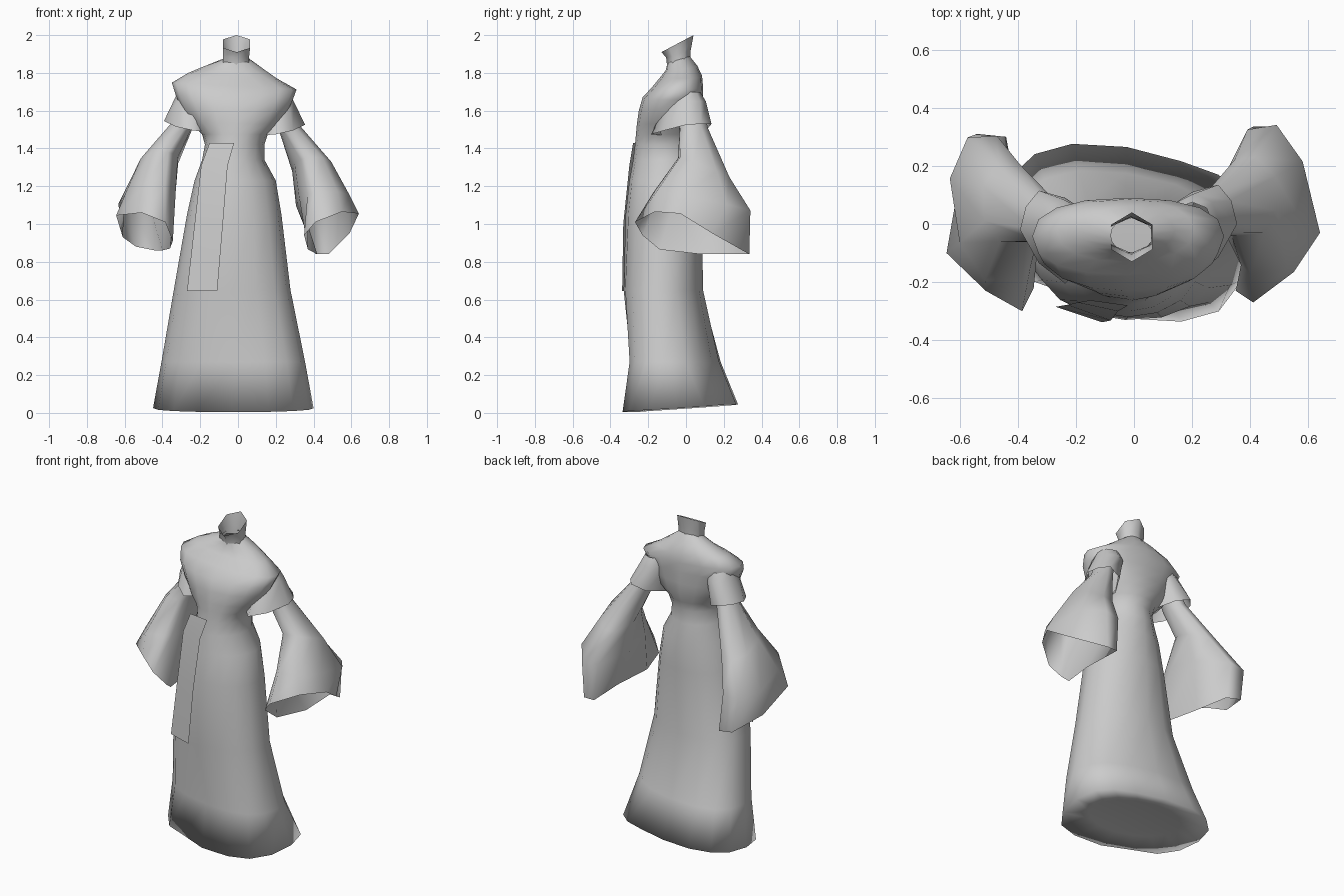
import bpy
import bmesh
from math import sin, cos, radians, copysign

cube = bpy.data.objects.get("Cube")
if cube:
    bpy.data.objects.remove(cube, do_unlink=True)

# One plain cloth colour
cloth = bpy.data.materials.new("grey_cloth")
cloth.use_nodes = True
GREY = (0.6, 0.6, 0.6, 1)
cloth.diffuse_color = GREY
shader = cloth.node_tree.nodes["Principled BSDF"]
shader.inputs["Base Color"].default_value = GREY
shader.inputs["Roughness"].default_value = 0.8


def ring(z, x0, x1, y0, y1, tx=0, ty=0, angles=None, power=1, shear=0):
    """Rounded cross-section in a box, counter-clockwise, tilted along x and y."""
    angles = angles or [i * 22.5 - 90 for i in range(16)]
    cx, cy, rx, ry = (x0 + x1) / 2, (y0 + y1) / 2, (x1 - x0) / 2, (y1 - y0) / 2
    pts = []
    for a in angles:
        c, s = cos(radians(a)), sin(radians(a))
        dx = rx * copysign(abs(c) ** power, c)
        dy = ry * copysign(abs(s) ** power, s)
        pts.append((cx + dx, cy + dy + shear * dx, z + tx * dx + ty * dy))
    return pts


def finish(name, bm):
    mesh = bpy.data.meshes.new(name)
    bm.to_mesh(mesh)
    bm.free()
    mesh.materials.append(cloth)
    for poly in mesh.polygons:
        poly.use_smooth = True
    obj = bpy.data.objects.new(name, mesh)
    bpy.context.collection.objects.link(obj)


def loft(name, rings, flip=False, closed=False):
    """Tube through rings listed from top to bottom, open unless closed below."""
    bm = bmesh.new()
    rows = [[bm.verts.new(p) for p in r] for r in rings]
    n = len(rows[0])
    for up, low in zip(rows, rows[1:]):
        for i in range(n):
            j = (i + 1) % n
            quad = [low[i], low[j], up[j], up[i]]
            bm.faces.new(quad[::-1] if flip else quad)
    if closed:
        bm.faces.new(rows[-1][::-1])
    finish(name, bm)


# Gown: sloping shoulders, narrow waist, flared hem skewed to the back right
hem = ring(0.025, -0.45, 0.40, -0.325, 0.265, ty=0.07, power=0.85, shear=-0.16)
for i, dy in ((-1, 0.03), (3, 0.03), (4, 0.06), (5, 0.06), (6, 0.03)):
    x, y, z = hem[i]
    hem[i] = (x, y + dy, z)
gown = [
    ring(1.87, -0.08, 0.063, -0.098, 0.02, ty=0.3),
    ring(1.825, -0.185, 0.14, -0.108, 0.06, tx=-0.05, ty=0.15),
    ring(1.785, -0.265, 0.205, -0.13, 0.085, tx=-0.06, power=0.9),
    ring(1.73, -0.35, 0.31, -0.175, 0.09, tx=-0.055, power=0.85),
    ring(1.67, -0.33, 0.29, -0.23, 0.09, tx=-0.04, power=0.9),
    ring(1.60, -0.295, 0.265, -0.25, 0.09),
    ring(1.53, -0.25, 0.22, -0.26, 0.085),
    ring(1.475, -0.19, 0.158, -0.265, 0.07),
    ring(1.42, -0.175, 0.14, -0.27, 0.055),
    ring(1.34, -0.19, 0.14, -0.28, 0.065),
    ring(1.23, -0.23, 0.20, -0.30, 0.08),
    ring(1.05, -0.27, 0.23, -0.32, 0.085, power=0.95),
    ring(0.65, -0.34, 0.278, -0.33, 0.09, power=0.93, shear=-0.05),
    ring(0.27, -0.405, 0.355, -0.29, 0.175, power=0.85, shear=-0.14),
    hem,
    ring(0.05, -0.30, 0.25, -0.20, 0.16, ty=0.05, shear=-0.16),
]
loft("gown", gown, closed=True)

# Six-sided standing collar, cut low at the front
six = [i * 60 - 90 for i in range(6)]
collar = [
    ring(1.955, -0.09, 0.075, -0.13, 0.04, ty=0.53, angles=six),
    ring(1.90, -0.09, 0.07, -0.105, 0.025, ty=0.3, angles=six),
    ring(1.85, -0.09, 0.07, -0.10, 0.022, ty=0.25, angles=six),
]
loft("collar", collar)

# Short shoulder caps over the arms, emerging from under the shoulder edge
eight = [i * 45 - 90 for i in range(8)]
cap = [
    ring(1.70, 0.13, 0.27, -0.06, 0.075, angles=eight),
    ring(1.65, 0.12, 0.295, -0.10, 0.105, angles=eight),
    [(0.20, -0.185, 1.475), (0.29, -0.115, 1.495), (0.355, 0.0, 1.525),
     (0.335, 0.08, 1.53), (0.29, 0.135, 1.53), (0.20, 0.11, 1.50),
     (0.14, 0.0, 1.475), (0.14, -0.12, 1.47)],
]
loft("left_shoulder_cap", cap)
loft("right_shoulder_cap",
     [[(-x - 0.037, y - 0.02, z + 0.02) for x, y, z in r] for r in cap], flip=True)

# Wide bell sleeves, mouths open to the front and drooping at the back
around = [-110, -60, -20, 30, 75, 115, 170, 210, 235]
left_mouth = [
    (0.41, -0.27, 1.01), (0.55, -0.165, 1.065), (0.64, -0.03, 1.055),
    (0.59, 0.14, 0.95), (0.48, 0.335, 0.84), (0.41, 0.335, 0.84),
    (0.42, 0.08, 0.84), (0.37, -0.14, 0.865), (0.35, -0.23, 0.94),
]
right_mouth = [
    (-0.385, -0.30, 1.01), (-0.51, -0.23, 1.06), (-0.645, -0.10, 1.045),
    (-0.61, 0.10, 0.93), (-0.54, 0.31, 0.88), (-0.44, 0.30, 0.86),
    (-0.40, 0.08, 0.86), (-0.36, -0.16, 0.87), (-0.345, -0.22, 0.91),
]
sleeve = [
    ring(1.62, 0.18, 0.29, -0.05, 0.09, angles=around),
    ring(1.50, 0.22, 0.335, -0.04, 0.12, tx=0.3, angles=around),
    ring(1.30, 0.285, 0.50, -0.05, 0.235, tx=0.1, ty=-0.4, angles=around),
    ring(1.12, 0.305, 0.60, -0.19, 0.35, tx=0.1, ty=-0.2, angles=around),
]
loft("left_sleeve", sleeve + [left_mouth])


def other_side(p):
    """Mirror a sleeve point, turning the lower part slightly about its middle."""
    x, y, z = p
    drop = min(1, max(0, (1.5 - z) / 0.4))
    a = radians(-12) * drop
    dx, dy = x - 0.46, y - 0.04
    return (-(0.48 + dx * cos(a) - dy * sin(a)),
            0.01 + dx * sin(a) + dy * cos(a), z + 0.02 - 0.2 * drop * (x - 0.48))


loft("right_sleeve", [[other_side(p) for p in r] for r in sleeve] + [right_mouth], flip=True)

# Flat sash end hanging at the front
bm = bmesh.new()
rows = []
for z, x0, x1, y0, y1 in ((1.43, -0.15, -0.02, -0.262, -0.28),
                          (1.31, -0.195, -0.055, -0.27, -0.30),
                          (1.0, -0.23, -0.08, -0.278, -0.332),
                          (0.645, -0.27, -0.11, -0.285, -0.338)):
    rows.append([bm.verts.new((x0, y0, z)), bm.verts.new((x1, y1, z))])
for up, low in zip(rows, rows[1:]):
    bm.faces.new((low[0], low[1], up[1], up[0]))
finish("sash", bm)
